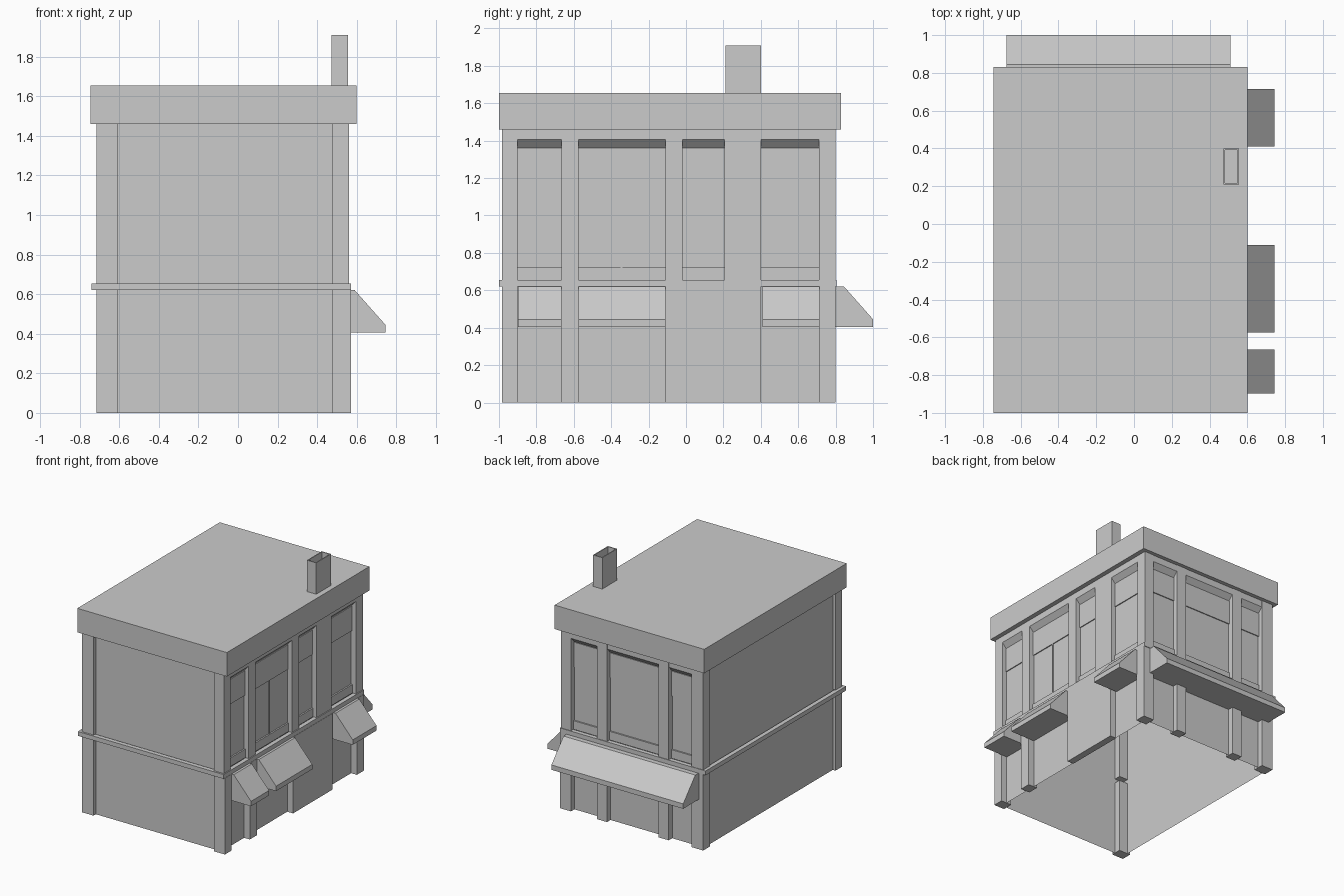
import bpy, bmesh

if "Cube" in bpy.data.objects:
    bpy.data.objects.remove(bpy.data.objects["Cube"])

X0, X1, Y0, Y1 = -0.69, 0.52, -0.955, 0.755   # recessed wall planes
D = 0.042                                      # bay recess depth
TOP, FLOOR = 1.46, 0.655


def finish(name, bm):
    bmesh.ops.recalc_face_normals(bm, faces=bm.faces)
    me = bpy.data.meshes.new(name)
    bm.to_mesh(me)
    bm.free()
    ob = bpy.data.objects.new(name, me)
    bpy.context.collection.objects.link(ob)
    return ob


def box_bm(x0, x1, y0, y1, z0, z1):
    bm = bmesh.new()
    bmesh.ops.create_cube(bm, size=1)
    for v in bm.verts:
        v.co = (x1 if v.co.x > 0 else x0, y1 if v.co.y > 0 else y0,
                z1 if v.co.z > 0 else z0)
    bm.normal_update()
    return bm


def box(name, *dims):
    return finish(name, box_bm(*dims))


def cap(bm, sign):
    return next(f for f in bm.faces if f.normal.z * sign > 0.9)


def open_cap(bm, sign, rim):
    """Leave only a rim of the top or bottom face."""
    f = cap(bm, sign)
    bmesh.ops.inset_region(bm, faces=[f], thickness=rim)
    bmesh.ops.delete(bm, geom=[f], context='FACES')
    bm.normal_update()


def prism(name, side, profile, t0, t1):
    """Extrude a (depth, z) profile along the right or back wall."""
    bm = bmesh.new()
    rows = []
    for t in (t0, t1):
        rows.append([bm.verts.new((X1 + d, t, z) if side == 'right' else (t, Y1 + d, z))
                     for d, z in profile])
    n = len(profile)
    bm.faces.new(rows[0])
    bm.faces.new(rows[1])
    for i in range(n):
        j = (i + 1) % n
        bm.faces.new((rows[0][i], rows[0][j], rows[1][j], rows[1][i]))
    return finish(name, bm)


def slab(name, side, d, z0, z1, t0, t1):
    return prism(name, side, [(-0.004, z0), (d, z0), (d, z1), (-0.004, z1)], t0, t1)


# Hollow wall shell, open underneath
bm = box_bm(X0, X1, Y0, Y1, 0, TOP)
bmesh.ops.delete(bm, geom=[cap(bm, 1), cap(bm, -1)], context='FACES')
finish("wall_shell", bm)

# Roof slab with overhanging cornice
bm = box_bm(-0.745, 0.60, -1.0, 0.83, TOP, 1.655)
open_cap(bm, -1, 0.085)
finish("roof_cornice", bm)

# String course between the floors
bm = box_bm(-0.74, 0.57, -1.0, 0.805, 0.62, FLOOR)
open_cap(bm, -1, 0.05)
open_cap(bm, 1, 0.05)
finish("floor_ledge", bm)

# Corner posts, slightly wider at street level on the right
for level, z0, z1, xr in (("lower", 0, 0.62, 0.572), ("upper", FLOOR, TOP, 0.562)):
    box(level + "_post_front_left", -0.715, -0.61, -0.985, -0.90, z0, z1)
    box(level + "_post_back_left", -0.715, -0.61, 0.71, 0.80, z0, z1)
    box(level + "_post_front_right", 0.475, xr, -0.985, -0.90, z0, z1)
    box(level + "_post_back_right", 0.475, xr, 0.71, 0.80, z0, z1)
    # Intermediate pilasters
    box(level + "_pilaster_right", 0.49, xr, -0.665, -0.575, z0, z1)
    for x in (-0.405, 0.15):
        box(level + "_pilaster_back", x, x + 0.09, 0.72, 0.80, z0, z1)

# Right side: upper piers and the solid street-level wall
box("upper_pier_middle", 0.51, 0.562, -0.11, -0.02, FLOOR, TOP)
box("upper_pier_chimney", 0.51, 0.562, 0.205, 0.40, FLOOR, TOP)
box("lower_solid_wall", X1 - 0.005, 0.572, -0.11, 0.40, 0, 0.62)

# Window bays: sloped header, upper sash, sill panel
bays = [('right', -0.90, -0.665), ('right', -0.575, -0.11), ('right', -0.02, 0.205),
        ('right', 0.40, 0.71), ('back', -0.61, -0.405), ('back', -0.315, 0.15),
        ('back', 0.24, 0.475)]
for side, t0, t1 in bays:
    prism("window_header", side, [(0, 1.36), (D, 1.405), (D, TOP), (0, TOP)], t0, t1)
    slab("upper_sash", side, 0.008, 1.16, 1.362, t0, t1)
    slab("sill_panel", side, 0.012, FLOOR, 0.725, t0, t1)
slab("window_mullion", 'right', 0.008, 0.725, 1.16, -0.35, -0.34)

# Sloped awnings over the street-level bays
outline = [(0, 0.405), (0.225, 0.405), (0.225, 0.445), (0.07, 0.62), (0, 0.62)]
for t0, t1 in ((-0.897, -0.665), (-0.575, -0.11), (0.41, 0.715)):
    prism("side_awning", 'right', outline, t0, t1)
deep = [(d + 0.02 if d else 0, z) for d, z in outline]
prism("back_awning", 'back', deep, -0.675, 0.51)

# Hollow chimney
bm = box_bm(0.473, 0.556, 0.21, 0.40, 1.655, 1.91)
f = cap(bm, 1)
bmesh.ops.inset_region(bm, faces=[f], thickness=0.011)
for v in bmesh.ops.extrude_face_region(bm, geom=[f])["geom"]:
    if isinstance(v, bmesh.types.BMVert):
        v.co.z = 1.66
bmesh.ops.delete(bm, geom=[f], context='FACES')
finish("chimney", bm)
